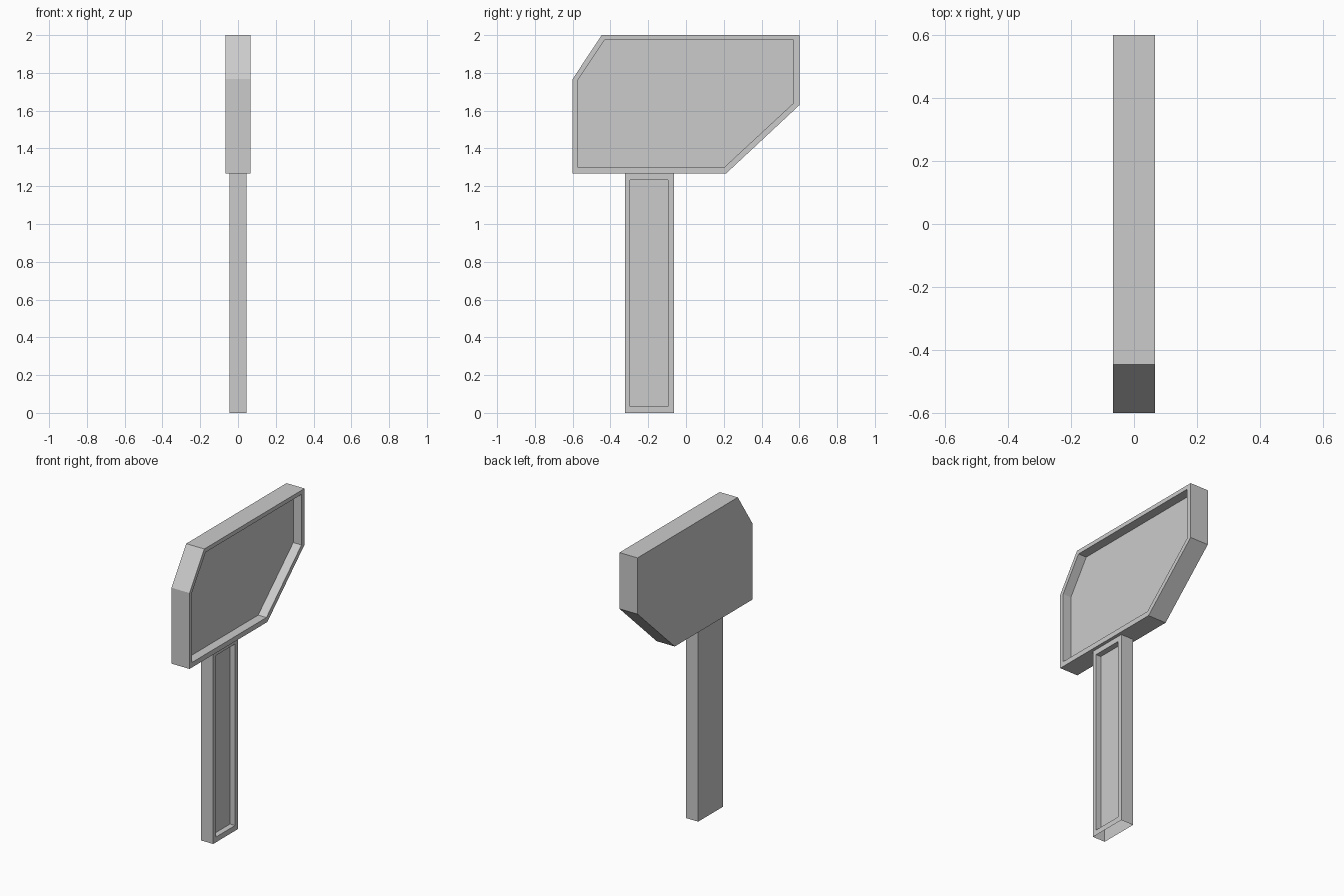
import bpy
import bmesh

if "Cube" in bpy.data.objects:
    bpy.data.objects.remove(bpy.data.objects["Cube"])


def recessed_panel(name, outer, inner, half_width, depth, open_ends=False):
    """Profile in (y, z) extruded along x, with a pocket sunk in the +x face."""
    bm = bmesh.new()
    levels = [(outer, -half_width), (outer, half_width),
              (inner, half_width), (inner, half_width - depth)]
    rings = [[bm.verts.new((x, y, z)) for y, z in prof] for prof, x in levels]
    n = len(outer)
    bm.faces.new(rings[0][::-1])   # flat back
    bm.faces.new(rings[-1])        # pocket floor
    for level, (a, b) in enumerate(zip(rings, rings[1:])):
        for i in range(n):
            # the hollow handle has no end caps
            if open_ends and level == 0 and i % 2 == 0:
                continue
            j = (i + 1) % n
            bm.faces.new((a[i], a[j], b[j], b[i]))
    mesh = bpy.data.meshes.new(name)
    bm.to_mesh(mesh)
    bm.free()
    obj = bpy.data.objects.new(name, mesh)
    bpy.context.collection.objects.link(obj)
    return obj


def rectangle(y0, y1, z0, z1):
    return [(y0, z0), (y1, z0), (y1, z1), (y0, z1)]


# Head with two cut corners
head_outer = [(-0.6, 1.267), (0.212, 1.267), (0.6, 1.629),
              (0.6, 2.0), (-0.446, 2.0), (-0.6, 1.768)]
head_inner = [(-0.573, 1.3), (0.202, 1.3), (0.568, 1.639),
              (0.568, 1.973), (-0.432, 1.973), (-0.573, 1.761)]
recessed_panel("head", head_outer, head_inner, 0.066, 0.06)

# Handle, open at the bottom
recessed_panel("handle", rectangle(-0.323, -0.063, 0, 1.267),
               rectangle(-0.296, -0.095, 0.035, 1.233), 0.045, 0.037,
               open_ends=True)
